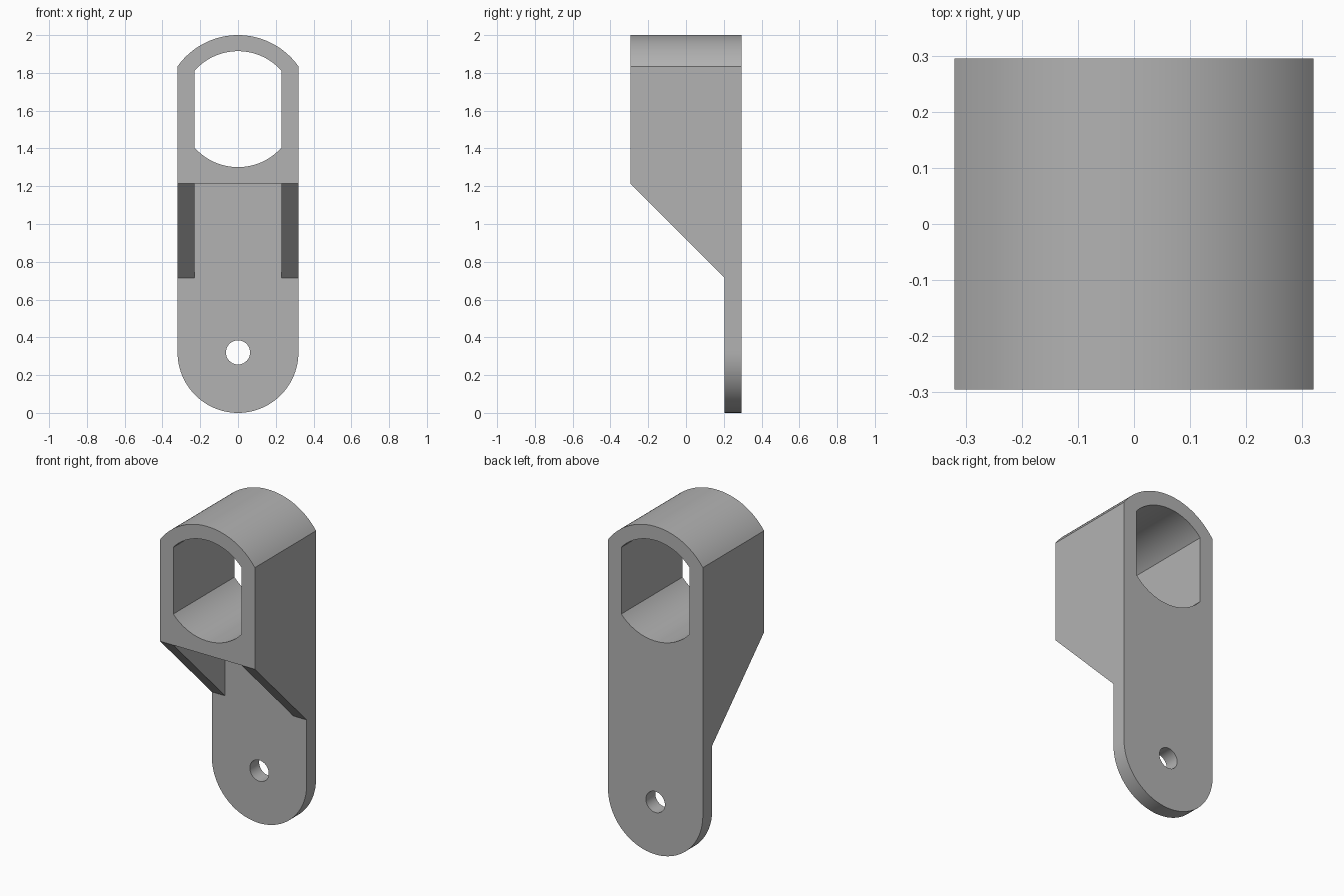
import bpy
import bmesh
import math
from mathutils import Vector

cube = bpy.data.objects.get("Cube")
if cube:
    bpy.data.objects.remove(cube, do_unlink=True)

# Main dimensions
HALF_W, WALL = 0.32, 0.09
INNER_W = HALF_W - WALL
FRONT, BACK = -0.295, 0.295
PLATE = BACK - WALL
RING_Z, OUTER_R, INNER_R = 1.608, 0.392, 0.307
SLEEVE_Z, GUSSET_Z = 1.215, 0.715

grey = bpy.data.materials.new("plain grey")
grey.use_nodes = True
colour = (0.45, 0.45, 0.45, 1)
grey.diffuse_color = colour
grey.node_tree.nodes["Principled BSDF"].inputs["Base Color"].default_value = colour


def arc(cz, r, start, end, steps):
    """Points of an arc centred on x = 0, angles in radians."""
    angles = [start + (end - start) * i / steps for i in range(steps + 1)]
    return [(r * math.cos(a), cz + r * math.sin(a)) for a in angles]


def prism(name, points, direction):
    """Extrude a closed outline of 3D points along a vector."""
    bm = bmesh.new()
    face = bm.faces.new([bm.verts.new(p) for p in points])
    out = bmesh.ops.extrude_face_region(bm, geom=[face])
    moved = [g for g in out["geom"] if isinstance(g, bmesh.types.BMVert)]
    bmesh.ops.translate(bm, verts=moved, vec=Vector(direction))
    bmesh.ops.recalc_face_normals(bm, faces=bm.faces)
    mesh = bpy.data.meshes.new(name)
    bm.to_mesh(mesh)
    bm.free()
    mesh.materials.append(grey)
    obj = bpy.data.objects.new(name, mesh)
    bpy.context.collection.objects.link(obj)
    return obj


def front_prism(name, outline, y0, y1):
    return prism(name, [(x, y0, z) for x, z in outline], (0, y1 - y0, 0))


# Full-depth body: round foot, straight sides, shallow arched top
top = math.acos(HALF_W / OUTER_R)
outline = arc(HALF_W, HALF_W, math.pi, 2 * math.pi, 48)
outline += arc(RING_Z, OUTER_R, top, math.pi - top, 40)
bracket = front_prism("bracket", outline, FRONT, BACK)

# Space in front of the plate, below the sloping gussets
slope = (SLEEVE_Z - GUSSET_Z) / (PLATE - FRONT)
side = [(PLATE, -0.1), (PLATE, GUSSET_Z),
        (FRONT - 0.1, SLEEVE_Z + 0.1 * slope), (FRONT - 0.1, -0.1)]
slope_cut = prism("slope_cutter", [(-0.5, y, z) for y, z in side], (1, 0, 0))

# Space between the gussets, under the sleeve
bay = [(-INNER_W, 0.6), (INNER_W, 0.6), (INNER_W, SLEEVE_Z), (-INNER_W, SLEEVE_Z)]
bay_cut = front_prism("bay_cutter", bay, FRONT - 0.1, PLATE)

# Flat-sided round opening through the sleeve
a = math.acos(INNER_W / INNER_R)
opening = arc(RING_Z, INNER_R, a, math.pi - a, 40)
opening += arc(RING_Z, INNER_R, math.pi + a, 2 * math.pi - a, 40)
opening_cut = front_prism("opening_cutter", opening, FRONT - 0.1, BACK + 0.1)

# Bolt hole in the foot
hole = arc(HALF_W, 0.064, 0, 2 * math.pi, 40)[:-1]
hole_cut = front_prism("hole_cutter", hole, 0, BACK + 0.1)

cutters = [slope_cut, bay_cut, opening_cut, hole_cut]
for cutter in cutters:
    cutter.hide_render = True
    mod = bracket.modifiers.new(cutter.name, "BOOLEAN")
    mod.operation = "DIFFERENCE"
    mod.solver = "EXACT"
    mod.object = cutter

# Bake the cuts and remove the cutters
bpy.context.view_layer.update()
graph = bpy.context.evaluated_depsgraph_get()
baked = bpy.data.meshes.new_from_object(bracket.evaluated_get(graph))
bracket.modifiers.clear()
bracket.data = baked
for cutter in cutters:
    bpy.data.objects.remove(cutter, do_unlink=True)

# Smooth curved walls, sharp edges elsewhere
bpy.ops.object.select_all(action="DESELECT")
bracket.select_set(True)
bpy.context.view_layer.objects.active = bracket
bpy.ops.object.shade_smooth_by_angle(angle=math.radians(25))
